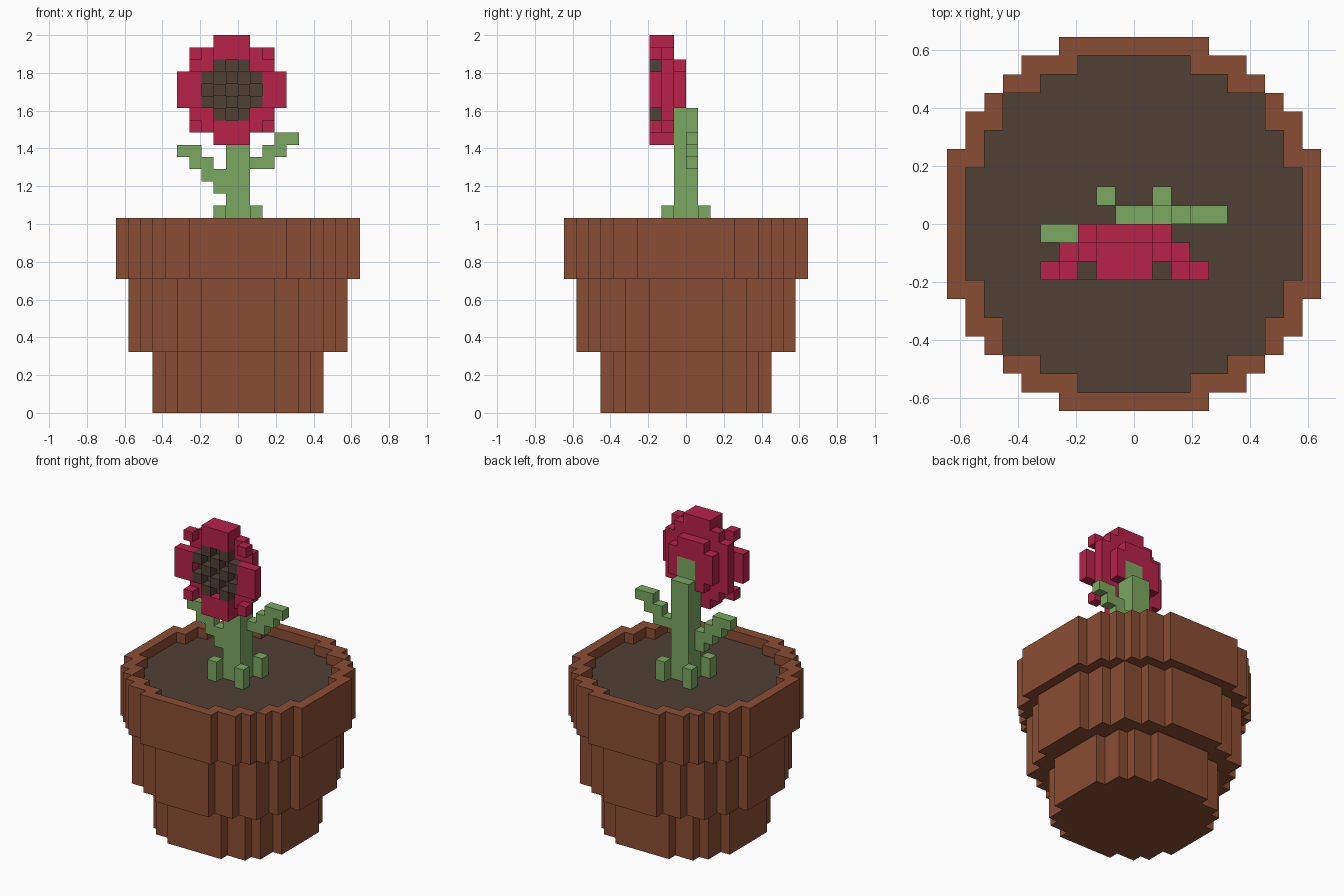
import bpy, bmesh
from mathutils import Vector

cube = bpy.data.objects.get("Cube")
if cube:
    bpy.data.objects.remove(cube, do_unlink=True)

U = 2 / 31  # edge length of one block


def material(name, rgb):
    m = bpy.data.materials.new(name)
    m.diffuse_color = (*rgb, 1)
    m.use_nodes = True
    bsdf = next(n for n in m.node_tree.nodes if n.type == 'BSDF_PRINCIPLED')
    bsdf.inputs["Base Color"].default_value = (*rgb, 1)
    bsdf.inputs["Roughness"].default_value = 0.9
    return m


terracotta = material("terracotta", (0.254, 0.074, 0.033))
dark_brown = material("dark brown", (0.080, 0.051, 0.034))
leaf_green = material("leaf green", (0.198, 0.397, 0.117))
petal_red = material("petal red", (0.479, 0.016, 0.068))

grid = {}   # block position -> part name
parts = {}  # part name -> material


def fill(part, mat, xs, ys, zs):
    """Fill a box of blocks; each range is (start, end) in block units."""
    parts[part] = mat
    for x in range(*xs):
        for y in range(*ys):
            for z in range(*zs):
                grid[x, y, z] = part


def disc(part, mat, half_widths, z0, z1):
    """Fill a stepped round slab; half_widths runs from the middle row outward."""
    for row, w in enumerate(half_widths):
        for y in (row, -row - 1):
            fill(part, mat, (-w, w), (y, y + 1), (z0, z1))


# Pot: three stepped tiers, with soil sunk one block below the rim
foot = (7, 7, 7, 6, 6, 5, 3)
body = (9, 9, 9, 8, 8, 7, 7, 5, 3)
rim = (10, 10, 10, 10, 9, 9, 8, 7, 6, 4)
disc("pot_foot", terracotta, foot, 0, 5)
disc("pot_body", terracotta, body, 5, 11)
disc("pot_rim", terracotta, rim, 11, 16)
disc("soil", dark_brown, body, 14, 15)
for row, w in enumerate(body):  # open the space above the soil
    for y in (row, -row - 1):
        for x in range(-w, w):
            grid.pop((x, y, 15))

# Flower, back to front: small cap, round backing, petals
CX = -1  # middle column of the flower
CZ = 26  # middle row of the flower


def rounded(r):
    """Square of radius r blocks without its four corners."""
    return [(i, k) for i in range(-r, r + 1) for k in range(-r, r + 1)
            if abs(i) + abs(k) < 2 * r]


def layer(part, mat, y, cells):
    parts[part] = mat
    for i, k in cells:
        grid[CX + i, y, CZ + k] = part


layer("flower_cap", petal_red, -1, rounded(2))
layer("flower_backing", petal_red, -2, rounded(3))
for s in (-1, 1):
    side = "upper" if s > 0 else "lower"
    vertical = [(i, s * k) for i in (-1, 0, 1) for k in (3, 4)]
    layer(side + "_petal", petal_red, -2, [c for c in vertical if abs(c[1]) == 4])
    layer(side + "_petal", petal_red, -3, vertical)
    layer("left_petal" if s > 0 else "right_petal", petal_red, -3,
          [(s * i, k) for i in (3, 4) for k in (-1, 0, 1)])
    layer(side + "_corner_petals", petal_red, -3, [(-3, 3 * s), (3, 3 * s)])

# Seed centre with alternating raised blocks
layer("seed_centre", dark_brown, -2, rounded(2))
layer("seed_centre", dark_brown, -3,
      [(i, k) for i, k in rounded(2) if (i + k) % 2])

# Stem, with a tab running up the back of the flower
fill("stem", leaf_green, (-1, 1), (-1, 1), (15, 25))
fill("stem", leaf_green, (-1, 1), (-1, 0), (25, 27))

# Stair-stepped leaves
for n in range(3):
    fill("left_leaf", leaf_green, (1 + n, 3 + n), (0, 1), (20 + n, 21 + n))
    fill("right_leaf", leaf_green, (-3 - n, -1 - n), (-1, 0), (19 + n, 20 + n))
fill("right_leaf", leaf_green, (-2, -1), (-1, 0), (18, 19))

# Sprouts at the four corners of the stem
for x, xn in ((-2, "right"), (1, "left")):
    for y, yn in ((-2, "front"), (1, "back")):
        fill(f"{yn}_{xn}_sprout", leaf_green, (x, x + 1), (y, y + 1), (15, 17))


def build(part, mat):
    """Mesh the exposed block sides of one part and merge flat areas."""
    bm = bmesh.new()
    verts = {}

    def vert(p):
        key = tuple(p)
        if key not in verts:
            verts[key] = bm.verts.new(Vector(key) * U)
        return verts[key]

    for cell in (c for c, name in grid.items() if name == part):
        for axis in range(3):
            for step in (0, 1):
                near = list(cell)
                near[axis] += 2 * step - 1
                if tuple(near) in grid:
                    continue
                ring = []
                for a, b in ((0, 0), (1, 0), (1, 1), (0, 1)):
                    p = list(cell)
                    p[axis] += step
                    p[(axis + 1) % 3] += a
                    p[(axis + 2) % 3] += b
                    ring.append(vert(p))
                bm.faces.new(ring if step else ring[::-1])
    bmesh.ops.dissolve_limit(bm, angle_limit=0.01, verts=bm.verts, edges=bm.edges)
    mesh = bpy.data.meshes.new(part)
    bm.to_mesh(mesh)
    bm.free()
    mesh.materials.append(mat)
    bpy.context.collection.objects.link(bpy.data.objects.new(part, mesh))


for part, mat in parts.items():
    build(part, mat)
